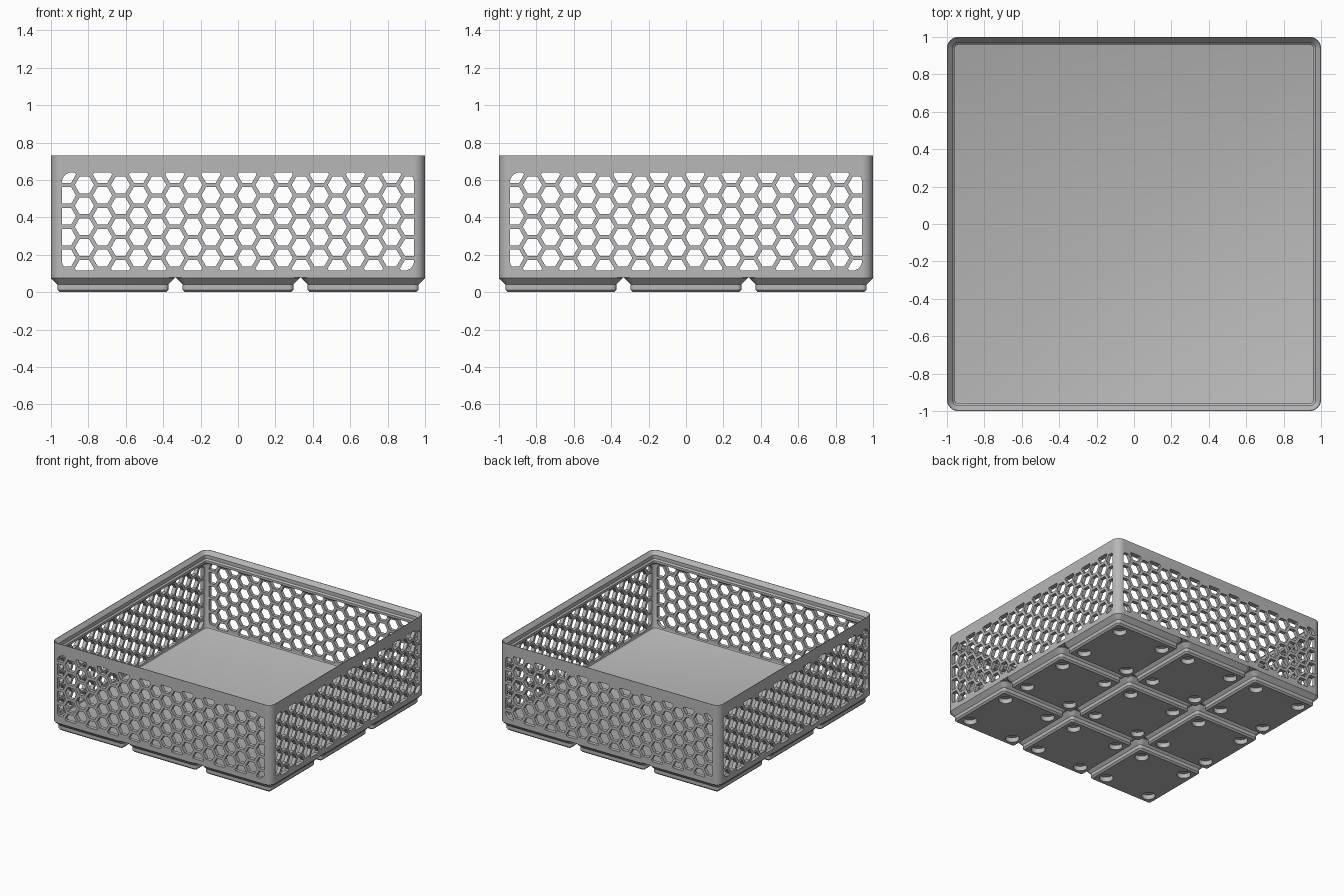
import bpy, bmesh, math
from mathutils import Matrix, Vector

cube = bpy.data.objects.get("Cube")
if cube:
    bpy.data.objects.remove(cube, do_unlink=True)

MM = 2 / 125.5            # model units per millimetre
PITCH = 42 * MM           # spacing of the feet
HALF = 1.0                # half width of the bin
RADIUS = 3.75 * MM        # outer corner radius

gray = bpy.data.materials.new("plain gray")
gray.use_nodes = True
tone = (0.48, 0.48, 0.48, 1)
gray.diffuse_color = tone
gray.node_tree.nodes["Principled BSDF"].inputs["Base Color"].default_value = tone


def rounded_rect(hx, hy, r, steps=8):
    """Counter-clockwise outline of a rounded rectangle."""
    pts = []
    for k, (sx, sy) in enumerate([(1, 1), (-1, 1), (-1, -1), (1, -1)]):
        for i in range(steps + 1):
            a = math.pi / 2 * (k + i / steps)
            pts.append((sx * (hx - r) + r * math.cos(a), sy * (hy - r) + r * math.sin(a)))
    return pts


def make_object(name, bm):
    bmesh.ops.recalc_face_normals(bm, faces=bm.faces)
    mesh = bpy.data.meshes.new(name)
    bm.to_mesh(mesh)
    bm.free()
    mesh.materials.append(gray)
    obj = bpy.data.objects.new(name, mesh)
    bpy.context.collection.objects.link(obj)
    return obj


def loft(name, half, radius, profile):
    """Solid swept through (inset, height) pairs, capped at both ends."""
    bm = bmesh.new()
    rings = []
    for inset, z in profile:
        outline = rounded_rect(half - inset, half - inset, max(radius - inset, 0.006))
        rings.append([bm.verts.new((x, y, z)) for x, y in outline])
    for a, b in zip(rings, rings[1:]):
        for i in range(len(a)):
            j = (i + 1) % len(a)
            bm.faces.new((a[i], a[j], b[j], b[i]))
    bm.faces.new(rings[0])
    bm.faces.new(rings[-1])
    return make_object(name, bm)


def cut(target, cutters):
    """Subtract the cutters, bake the result and remove the helpers."""
    for c in cutters:
        c.hide_render = True
        mod = target.modifiers.new("cut", 'BOOLEAN')
        mod.operation = 'DIFFERENCE'
        mod.solver = 'EXACT'
        mod.object = c
    deps = bpy.context.evaluated_depsgraph_get()
    mesh = bpy.data.meshes.new_from_object(target.evaluated_get(deps))
    target.modifiers.clear()
    target.data = mesh
    for c in cutters:
        bpy.data.objects.remove(c, do_unlink=True)


def smooth(obj):
    bpy.ops.object.select_all(action='DESELECT')
    obj.select_set(True)
    bpy.context.view_layer.objects.active = obj
    bpy.ops.object.shade_smooth_by_angle(angle=math.radians(30))


def clip(poly, window):
    """Part of a convex polygon lying inside a convex window."""
    for a, b in zip(window, window[1:] + window[:1]):
        edge = Vector(b) - Vector(a)
        if edge.length < 1e-6:
            continue
        side = [edge.x * (p[1] - a[1]) - edge.y * (p[0] - a[0]) for p in poly]
        out = []
        for i, p in enumerate(poly):
            j = (i + 1) % len(poly)
            if side[i] >= 0:
                out.append(p)
            if side[i] * side[j] < 0:
                t = side[i] / (side[i] - side[j])
                out.append(tuple(Vector(p).lerp(Vector(poly[j]), t)))
        poly = out
        if not poly:
            break
    return poly


# Basket body: outside wall, stacking lip, inner wall, floor
WALL = 0.030
LIP = 2.6 * MM
FLOOR = 0.100
body = loft("basket_body", HALF, RADIUS, [
    (0, 5 * MM), (0, 45.8 * MM), (0.25 * MM, 45.8 * MM),
    (1.9 * MM, 43.9 * MM), (1.9 * MM, 42.1 * MM),
    (LIP, 41.4 * MM), (LIP, 40.2 * MM), (WALL, 40.2 * MM - LIP + WALL),
    (WALL, FLOOR + 0.012), (WALL + 0.004, FLOOR + 0.004), (WALL + 0.012, FLOOR)])

# Honeycomb openings, clipped to a rounded window
ROW = 7 * MM
COLUMN = ROW * math.sqrt(3) / 2
HEX = 0.089 / math.sqrt(3)
MID = 0.378
window = [(x, z + MID) for x, z in rounded_rect(0.942, 0.263, 0.055)]


def honeycomb(name, along_x):
    bm = bmesh.new()
    for col in range(-10, 10):
        shift = 0.25 if col % 2 == 0 else -0.25
        for row in range(-3, 4):
            cx, cz = (col + 0.5) * COLUMN, MID + (row + shift) * ROW
            cell = [(cx + HEX * math.cos(k * math.pi / 3),
                     cz + HEX * math.sin(k * math.pi / 3)) for k in range(6)]
            cell = clip(cell, window)
            if len(cell) < 3 or max(p[1] for p in cell) - min(p[1] for p in cell) < 0.01:
                continue
            ends = []
            for d in (-1.2, 1.2):
                ends.append([bm.verts.new((d, u, z) if along_x else (u, d, z)) for u, z in cell])
            bm.faces.new(ends[0])
            bm.faces.new(ends[1])
            for i in range(len(cell)):
                j = (i + 1) % len(cell)
                bm.faces.new((ends[0][i], ends[0][j], ends[1][j], ends[1][i]))
    return make_object(name, bm)


cut(body, [honeycomb("front_back_cutter", False), honeycomb("side_cutter", True)])
smooth(body)

# Stepped foot with four round magnet recesses
foot = loft("foot", 20.75 * MM, RADIUS, [
    (2.95 * MM, 0), (2.15 * MM, 0.8 * MM), (2.15 * MM, 2.6 * MM),
    (0, 4.75 * MM), (0, 5.3 * MM)])
bm = bmesh.new()
for sx in (-1, 1):
    for sy in (-1, 1):
        bmesh.ops.create_cone(bm, cap_ends=True, segments=32,
                              radius1=3.25 * MM, radius2=3.25 * MM, depth=4.8 * MM,
                              matrix=Matrix.Translation((sx * 13 * MM, sy * 13 * MM, 0)))
cut(foot, [make_object("magnet_cutter", bm)])
smooth(foot)

# Three by three grid of feet
for ix in (-1, 0, 1):
    for iy in (-1, 0, 1):
        if ix or iy:
            other = foot.copy()
            other.name = f"foot_{ix + 2}_{iy + 2}"
            other.location = (ix * PITCH, iy * PITCH, 0)
            bpy.context.collection.objects.link(other)
